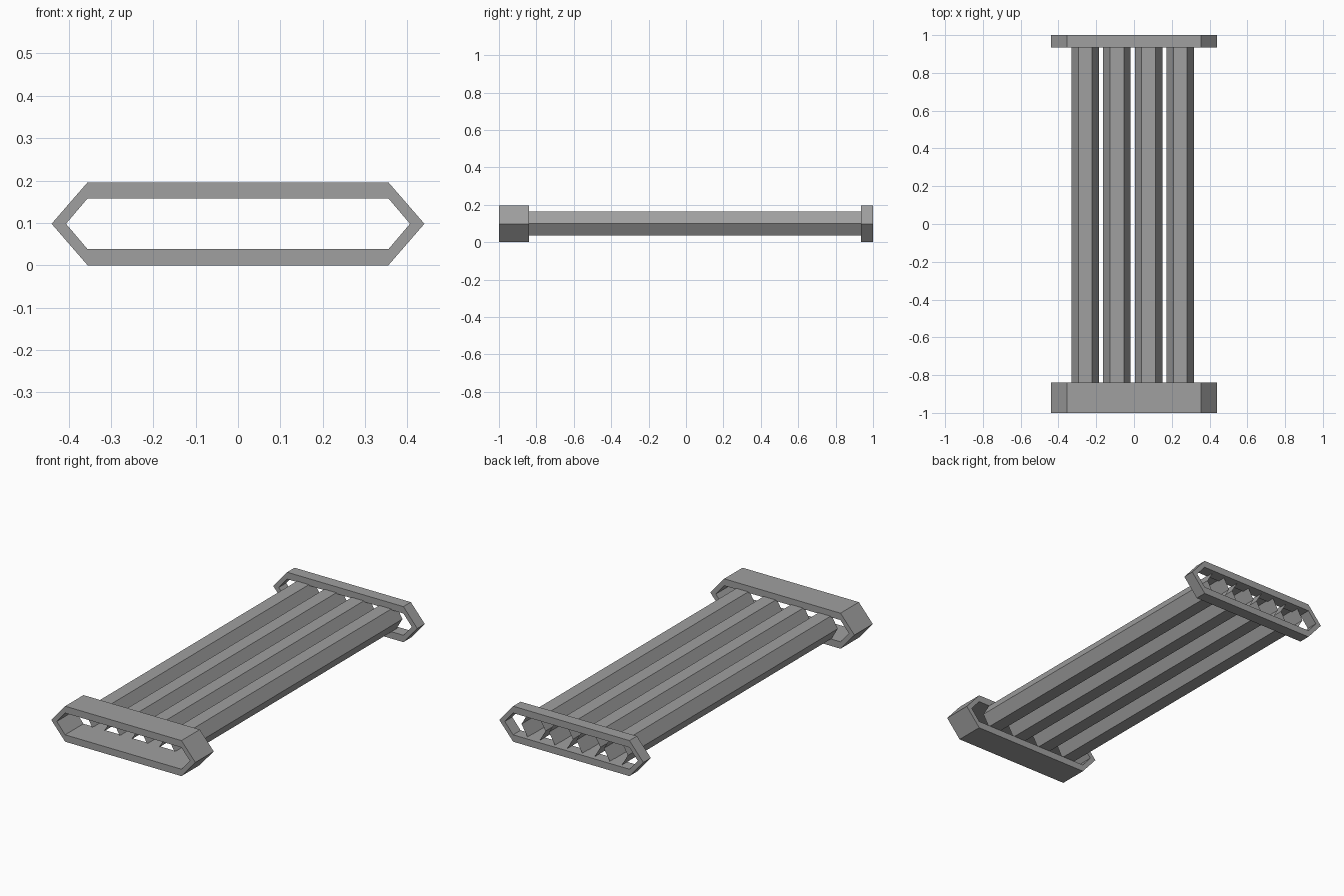
import bpy
import math

cube = bpy.data.objects.get("Cube")
if cube:
    bpy.data.objects.remove(cube, do_unlink=True)

MID_Z = 0.098

grey = bpy.data.materials.new("grey")
grey.use_nodes = True
grey.diffuse_color = (0.35, 0.35, 0.35, 1)
grey.node_tree.nodes["Principled BSDF"].inputs["Base Color"].default_value = (0.35, 0.35, 0.35, 1)


def hexagon(half_width, half_flat, half_height):
    """Flat-topped hexagon in the xz plane, listed around its centre."""
    return [(half_width, MID_Z), (half_flat, MID_Z + half_height),
            (-half_flat, MID_Z + half_height), (-half_width, MID_Z),
            (-half_flat, MID_Z - half_height), (half_flat, MID_Z - half_height)]


def add_mesh(name, verts, faces):
    mesh = bpy.data.meshes.new(name)
    mesh.from_pydata(verts, [], faces)
    mesh.materials.append(grey)
    obj = bpy.data.objects.new(name, mesh)
    bpy.context.collection.objects.link(obj)
    return obj


def add_frame(name, y0, y1):
    """Hollow hexagonal end frame: outer and inner loops at both ends."""
    outer = hexagon(0.44, 0.355, 0.098)
    inner = hexagon(0.406, 0.355, 0.06)
    loops = [(outer, y0), (outer, y1), (inner, y1), (inner, y0)]
    verts = [(x, y, z) for loop, y in loops for x, z in loop]
    faces = []
    for k in range(4):
        a, b = 6 * k, 6 * ((k + 1) % 4)
        for i in range(6):
            j = (i + 1) % 6
            faces.append((a + i, a + j, b + j, b + i))
    add_mesh(name, verts, faces)


def add_tube(name, x0, y0, y1):
    """Open-ended thin hexagonal tube."""
    r = 0.073
    ring = hexagon(r, r / 2, r * math.sin(math.pi / 3))
    verts = [(x0 + x, y, z + 0.002) for y in (y0, y1) for x, z in ring]
    faces = [(i, (i + 1) % 6, (i + 1) % 6 + 6, i + 6) for i in range(6)]
    add_mesh(name, verts, faces)


# End frames, the front one deeper
add_frame("front_frame", -1.0, -0.84)
add_frame("back_frame", 0.935, 1.0)

# Four parallel tubes
for n in range(4):
    add_tube(f"tube_{n + 1}", -0.258 + 0.1675 * n, -0.85, 0.98)
